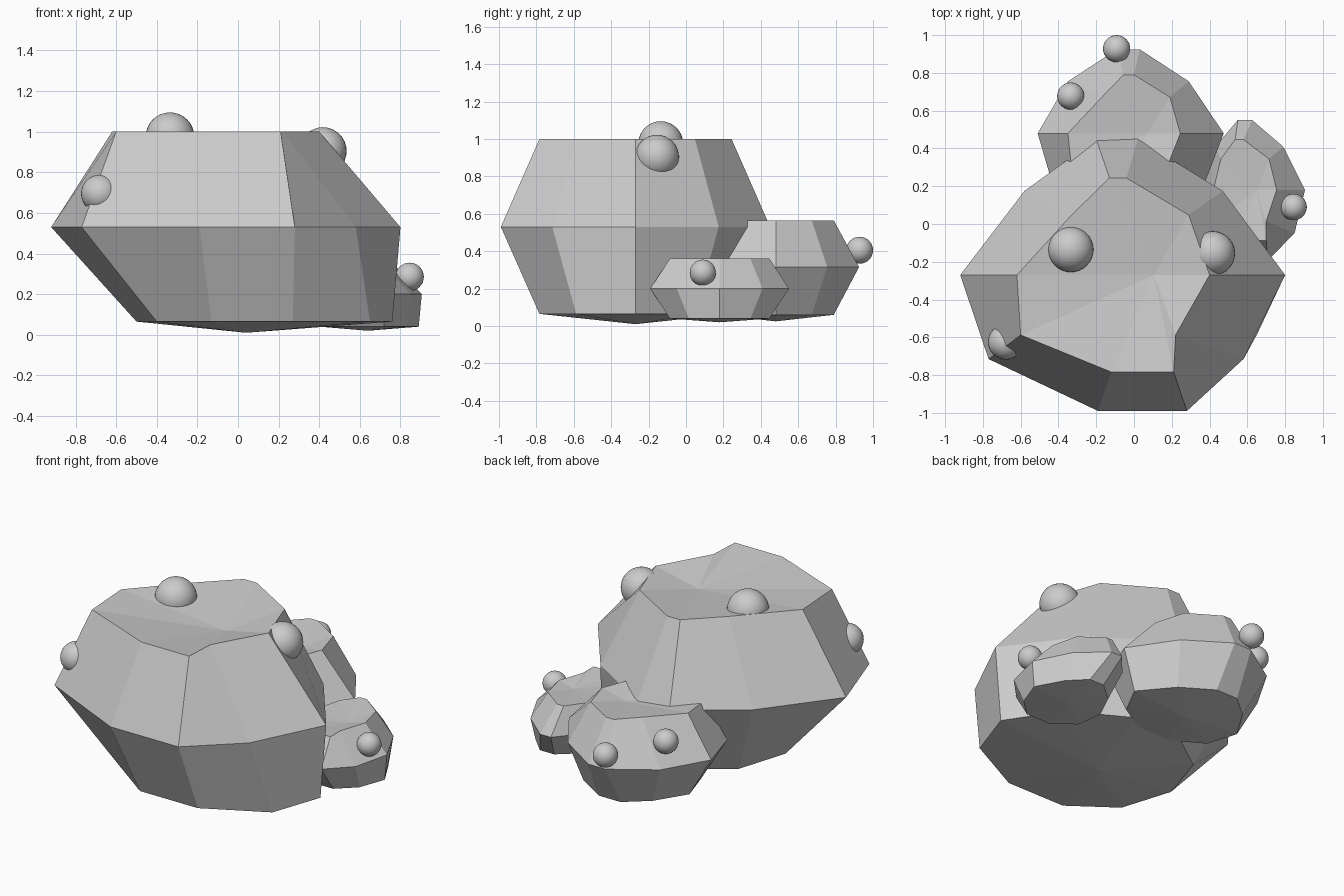
import bpy, bmesh, math

cube = bpy.data.objects.get("Cube")
if cube:
    bpy.data.objects.remove(cube, do_unlink=True)

# One stone colour for everything
stone = bpy.data.materials.new("stone_grey")
stone.use_nodes = True
grey = (0.6, 0.6, 0.6, 1)
stone.diffuse_color = grey
stone.node_tree.nodes["Principled BSDF"].inputs["Base Color"].default_value = grey


def add_object(name, bm, smooth=False):
    bmesh.ops.recalc_face_normals(bm, faces=bm.faces[:])
    for face in bm.faces:
        face.smooth = smooth
    mesh = bpy.data.meshes.new(name)
    bm.to_mesh(mesh)
    bm.free()
    mesh.materials.append(stone)
    obj = bpy.data.objects.new(name, mesh)
    bpy.context.collection.objects.link(obj)
    return obj


def make_rock(name, center_y, rings, bottom_tip, top_tip):
    """Loft ten-sided rings (radius, height, uneven x values) and fan-cap both ends."""
    bm = bmesh.new()
    loops = []
    for radius, height, xs in rings:
        step = math.tau / len(xs)
        loops.append([bm.verts.new((x, center_y + radius * math.sin(i * step), height))
                      for i, x in enumerate(xs)])
    count = len(loops[0])
    for lower, upper in zip(loops, loops[1:]):
        for i in range(count):
            j = (i + 1) % count
            bm.faces.new((lower[i], lower[j], upper[j], upper[i]))
    for loop, (x, z) in ((loops[0], bottom_tip), (loops[-1], top_tip)):
        tip = bm.verts.new((x, center_y, z))
        for i in range(count):
            bm.faces.new((loop[i], loop[(i + 1) % count], tip))
    return add_object(name, bm)


def make_pebble(name, location, radius):
    bm = bmesh.new()
    bmesh.ops.create_uvsphere(bm, u_segments=32, v_segments=16, radius=radius)
    bmesh.ops.translate(bm, verts=bm.verts[:], vec=location)
    return add_object(name, bm, smooth=True)


# Main boulder
make_rock("large_boulder", -0.27, [
    (0.54, 0.065, (.76, .55, .2, -.12, -.4, -.5, -.4, -.13, .27, .65)),
    (0.757, 0.53, (.8, .47, .02, -.2, -.58, -.92, -.77, -.19, .28, .58)),
    (0.54, 1.0, (.4, .29, -.04, -.13, -.33, -.62, -.6, -.12, .21, .22)),
], (0.04, 0.01), (0.105, 0.935))

# Boulder behind
make_rock("back_boulder", 0.48, [
    (0.326, 0.06, (.4, .24, .05, -.1, -.24, -.36, -.3, -.1, .1, .3)),
    (0.468, 0.315, (.475, .29, .03, -.09, -.35, -.51, -.43, -.13, .12, .37)),
    (0.326, 0.565, (.245, .19, 0, -.055, -.17, -.35, -.33, -.1, .05, .17)),
], (0.03, 0.025), (0.07, 0.525))

# Small boulder at the side
make_rock("side_boulder", 0.18, [
    (0.28, 0.04, (.89, .8, .7, .6, .48, .4, .42, .55, .72, .83)),
    (0.39, 0.2, (.905, .79, .625, .55, .43, .36, .4, .55, .71, .85)),
    (0.28, 0.36, (.755, .715, .58, .535, .46, .42, .43, .53, .7, .7)),
], (0.64, 0.02), (0.65, 0.335))

# Round pebbles set into the boulders
make_pebble("top_pebble", (-0.335, -0.135, 0.975), 0.12)
make_pebble("shoulder_pebble", (0.418, -0.155, 0.905), 0.117)
make_pebble("front_pebble", (-0.68, -0.625, 0.695), 0.093)
make_pebble("back_pebble", (-0.092, 0.928, 0.405), 0.072)
make_pebble("back_side_pebble", (-0.335, 0.677, 0.46), 0.072)
make_pebble("side_pebble", (0.845, 0.09, 0.285), 0.07)
